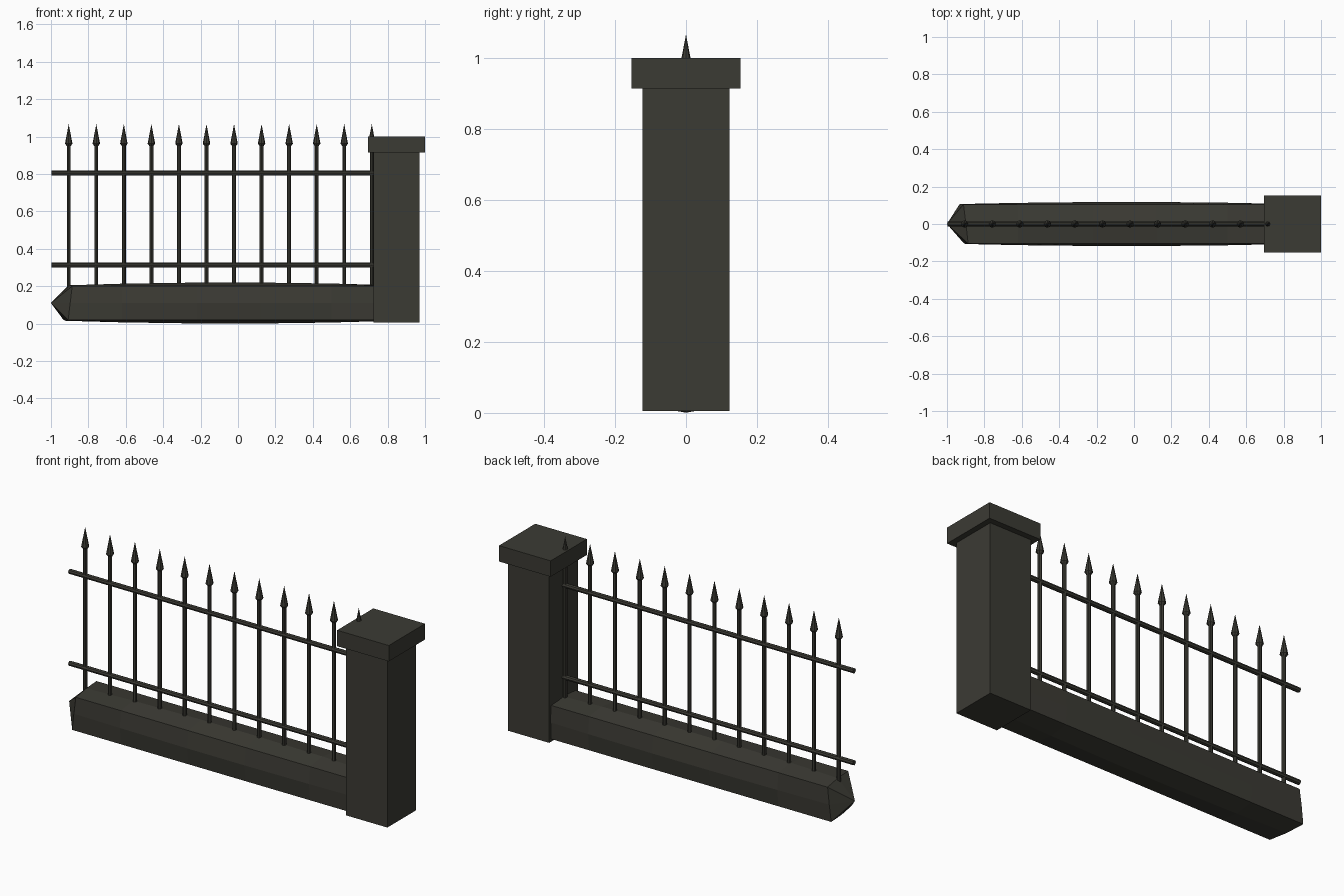
import bpy, bmesh, math
from mathutils import Matrix, Vector

cube = bpy.data.objects.get("Cube")
if cube:
    bpy.data.objects.remove(cube, do_unlink=True)

# One dark iron and stone colour
mat = bpy.data.materials.new("dark_grey_olive")
mat.use_nodes = True
COLOR = (0.044, 0.043, 0.034, 1)
mat.diffuse_color = COLOR
mat.node_tree.nodes["Principled BSDF"].inputs["Base Color"].default_value = COLOR


def finish(name, bm):
    bmesh.ops.recalc_face_normals(bm, faces=bm.faces)
    mesh = bpy.data.meshes.new(name)
    bm.to_mesh(mesh)
    bm.free()
    mesh.materials.append(mat)
    obj = bpy.data.objects.new(name, mesh)
    bpy.context.collection.objects.link(obj)
    return obj


def box(name, low, high):
    bm = bmesh.new()
    bmesh.ops.create_cube(bm, size=1)
    low, high = Vector(low), Vector(high)
    bmesh.ops.scale(bm, vec=high - low, verts=bm.verts)
    bmesh.ops.translate(bm, vec=(low + high) / 2, verts=bm.verts)
    return finish(name, bm)


def add_cone(bm, r1, r2, start, end, sides):
    start, end = Vector(start), Vector(end)
    axis = end - start
    turn = axis.to_track_quat('Z', 'Y').to_matrix().to_4x4()
    bmesh.ops.create_cone(bm, cap_ends=True, segments=sides, radius1=r1, radius2=r2,
                          depth=axis.length,
                          matrix=Matrix.Translation((start + end) / 2) @ turn)


# Gate post and its cap
box("post", (0.725, -0.122, 0.006), (0.97, 0.122, 0.915))
box("post_cap", (0.694, -0.153, 0.915), (1.0, 0.153, 1.0))

# Base stone: slightly bulging eight-point section with a pointed end
bm = bmesh.new()
MID = 0.11
rings = []
for x in (-0.91, -0.62, -0.22, 0.12, 0.5, 0.85):
    bulge = 1 - (abs(x + 0.04) / 0.9) ** 2
    side, top = 0.106 + 0.012 * bulge, 0.094 + 0.016 * bulge
    corner_y, corner_z = 0.105, 0.09
    section = [(side, 0), (corner_y, corner_z), (0, top), (-corner_y, corner_z),
               (-side, 0), (-corner_y, -corner_z), (0, -top), (corner_y, -corner_z)]
    skew = 0.12 if x == -0.91 else 0
    rings.append([bm.verts.new((x - skew * y + skew * z, y, MID + z)) for y, z in section])
for a, b in zip(rings, rings[1:]):
    for i in range(8):
        j = (i + 1) % 8
        bm.faces.new((a[i], a[j], b[j], b[i]))
tip = bm.verts.new((-1.0, 0, MID))
for i in range(8):
    bm.faces.new((rings[0][i], rings[0][(i + 1) % 8], tip))
bm.faces.new(rings[-1])
finish("base_stone", bm)

# Two round rails
for name, z in (("lower_rail", 0.313), ("upper_rail", 0.805)):
    bm = bmesh.new()
    add_cone(bm, 0.013, 0.013, (-0.997, 0, z), (0.74, 0, z), 8)
    finish(name, bm)

# Spear-topped pickets
for n in range(12):
    x = -0.905 + n * 0.1473
    bm = bmesh.new()
    add_cone(bm, 0.0105, 0.0105, (x, 0, 0.17), (x, 0, 0.96), 8)
    add_cone(bm, 0.011, 0.02, (x, 0, 0.95), (x, 0, 0.962), 8)
    add_cone(bm, 0.02, 0, (x, 0, 0.962), (x, 0, 1.067), 8)
    finish("picket_%02d" % (n + 1), bm)
